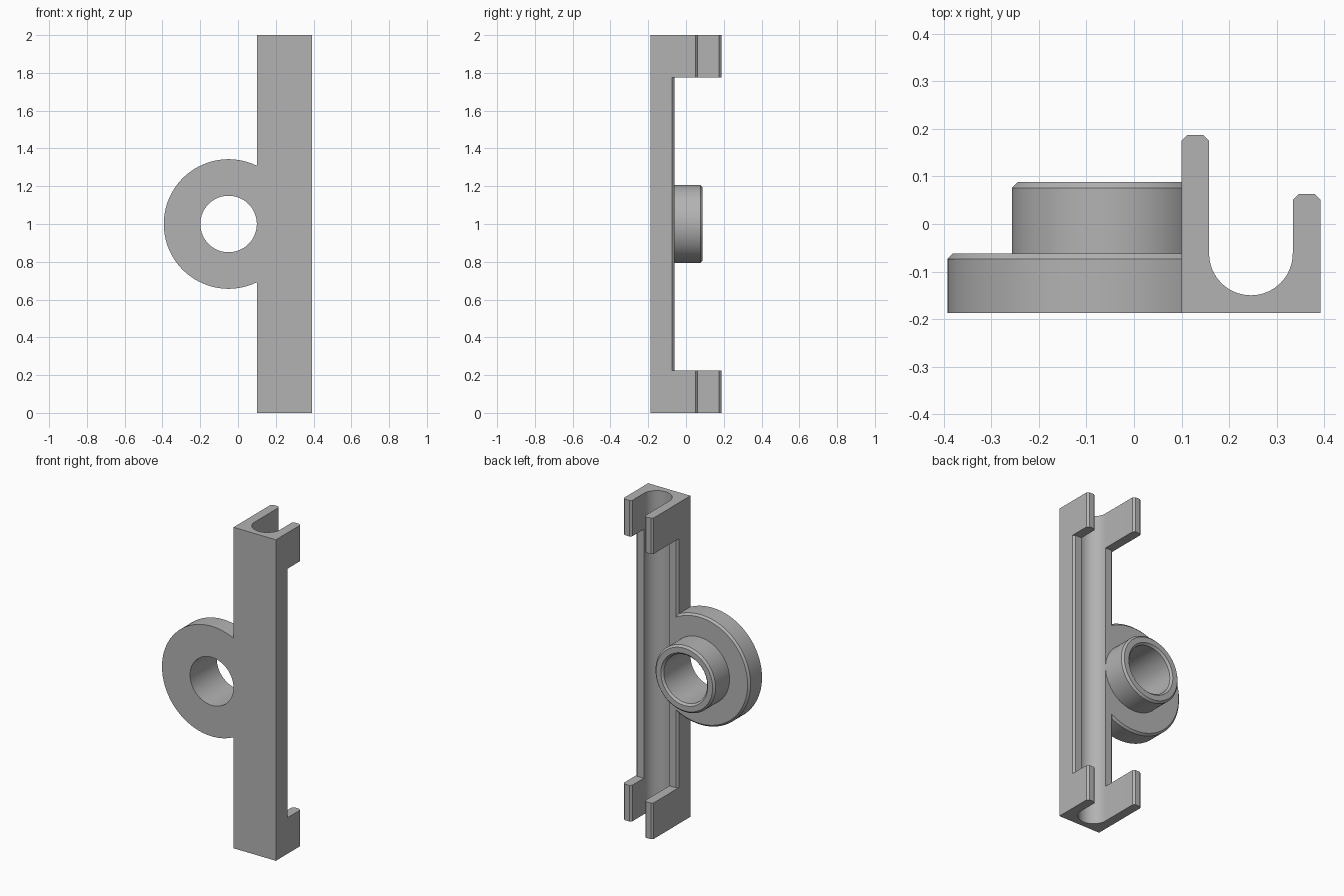
import bpy
import bmesh
from math import cos, sin, pi, radians

if "Cube" in bpy.data.objects:
    bpy.data.objects.remove(bpy.data.objects["Cube"])

grey = bpy.data.materials.new("plain grey")
grey.use_nodes = True
GREY = (0.45, 0.45, 0.45, 1)
grey.diffuse_color = GREY
grey.node_tree.nodes["Principled BSDF"].inputs["Base Color"].default_value = GREY

FRONT, LEDGE, BEVEL = -0.187, -0.062, 0.012


def finish(name, bm):
    bmesh.ops.recalc_face_normals(bm, faces=bm.faces)
    mesh = bpy.data.meshes.new(name)
    bm.to_mesh(mesh)
    bm.free()
    mesh.materials.append(grey)
    obj = bpy.data.objects.new(name, mesh)
    bpy.context.collection.objects.link(obj)
    return obj


def extrude(name, outline, z0, z1):
    """Prism standing on z0 from an outline in plan."""
    bm = bmesh.new()
    face = bm.faces.new([bm.verts.new((x, y, z0)) for x, y in outline])
    result = bmesh.ops.extrude_face_region(bm, geom=[face])
    for v in result["geom"]:
        if isinstance(v, bmesh.types.BMVert):
            v.co.z = z1
    return finish(name, bm)


def lathe(name, profile, cx, cz, steps=96):
    """Closed (radius, y) profile turned about an axis along y."""
    bm = bmesh.new()
    rings = []
    for i in range(steps):
        a = 2 * pi * (i + 0.5) / steps
        rings.append([bm.verts.new((cx + r * cos(a), y, cz + r * sin(a))) for r, y in profile])
    for i, ring in enumerate(rings):
        after = rings[(i + 1) % steps]
        for j in range(len(profile)):
            k = (j + 1) % len(profile)
            bm.faces.new((ring[j], ring[k], after[k], after[j]))
    return finish(name, bm)


def combine(target, tool, operation):
    mod = target.modifiers.new(operation.lower(), "BOOLEAN")
    mod.object, mod.operation, mod.solver = tool, operation, "EXACT"
    bpy.context.view_layer.objects.active = target
    bpy.ops.object.modifier_apply(modifier=mod.name)
    bpy.data.objects.remove(tool)


# Upright bar with one tall and one short wall, outer edges chamfered
L, R, TALL, SHORT = 0.10, 0.392, 0.187, 0.063
bracket = extrude("clip_bracket", [
    (L, FRONT), (R, FRONT), (R, SHORT - BEVEL), (R - BEVEL, SHORT), (0.2, SHORT),
    (0.2, TALL), (L + BEVEL, TALL), (L, TALL - BEVEL)], 0, 2)

# Walls lowered between the end clips
gap = extrude("wall_gap", [
    (0, LEDGE - BEVEL), (L, LEDGE - BEVEL), (L + BEVEL, LEDGE), (R - BEVEL, LEDGE),
    (R, LEDGE - BEVEL), (0.5, LEDGE - BEVEL), (0.5, 0.3), (0, 0.3)], 0.225, 1.776)
combine(bracket, gap, "DIFFERENCE")

# Round flange with a raised, chamfered collar and a through hole
DISC, BOSS, HOLE, BACK = 0.343, 0.207, 0.1495, 0.088
flange = lathe("flange", [
    (HOLE, FRONT), (DISC, FRONT), (DISC, LEDGE - BEVEL), (DISC - BEVEL, LEDGE),
    (BOSS, LEDGE), (BOSS, BACK - BEVEL), (BOSS - BEVEL, BACK),
    (HOLE + BEVEL, BACK), (HOLE, BACK - BEVEL)], -0.05, 1)
combine(bracket, flange, "UNION")

# Round-bottomed channel along the whole bar, flared at the wall tops
CX, CR = 0.246, 0.088
arc = [(CX + CR * cos(a), LEDGE + CR * sin(a)) for a in (pi + pi * i / 32 for i in range(33))]
channel = extrude("channel", arc + [
    (CX + CR, SHORT - BEVEL), (CX + CR + BEVEL, SHORT), (CX + CR + BEVEL, 0.3),
    (CX - CR - BEVEL, 0.3), (CX - CR - BEVEL, TALL), (CX - CR, TALL - BEVEL)], -0.1, 2.1)
combine(bracket, channel, "DIFFERENCE")

# Smooth curves, crisp edges
bpy.ops.object.select_all(action="DESELECT")
bracket.select_set(True)
bpy.context.view_layer.objects.active = bracket
bpy.ops.object.shade_smooth_by_angle(angle=radians(25))
